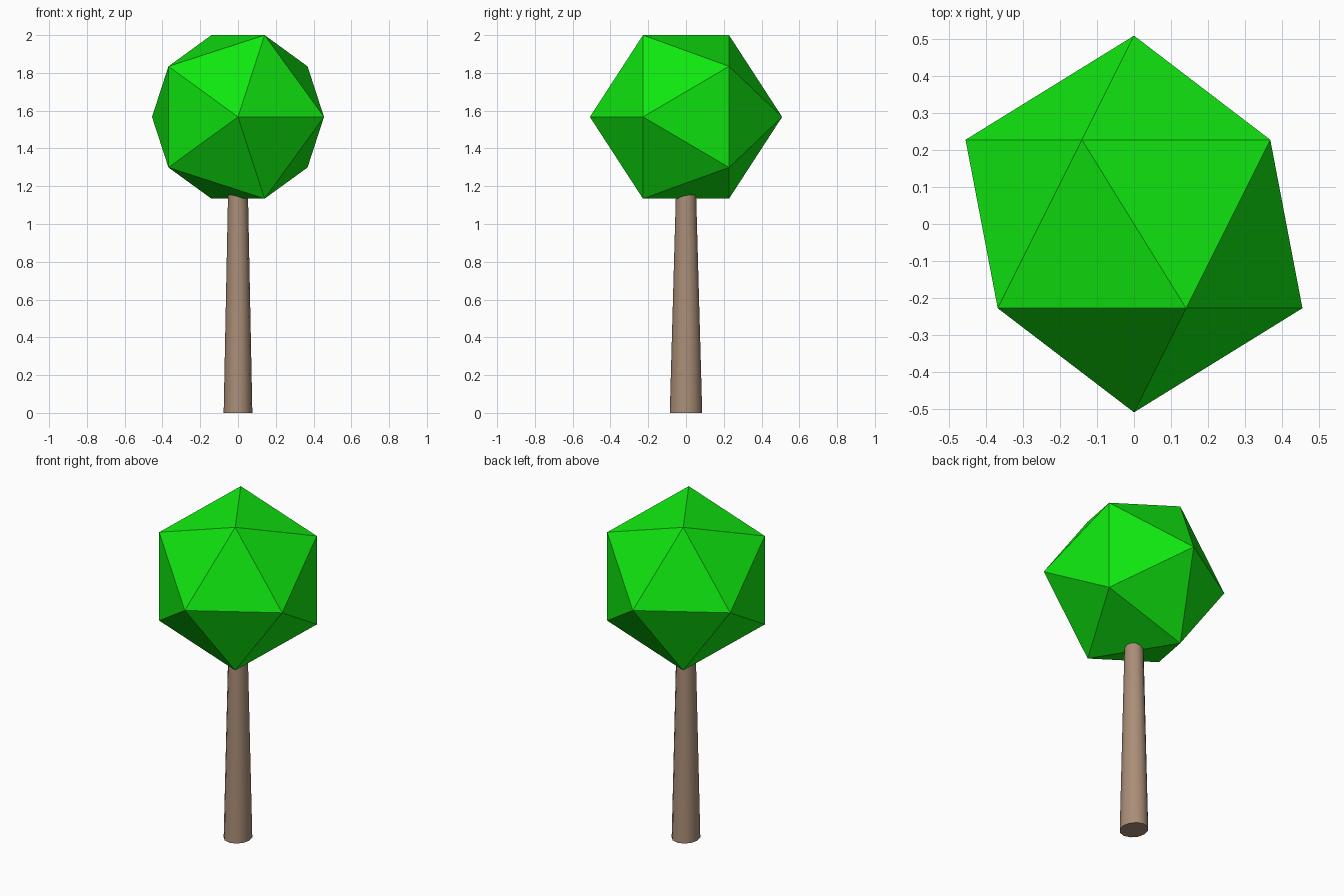
import bpy, math

if "Cube" in bpy.data.objects:
    bpy.data.objects.remove(bpy.data.objects["Cube"])


def paint(obj, name, color):
    mat = bpy.data.materials.new(name)
    mat.diffuse_color = (*color, 1)
    mat.use_nodes = True
    mat.node_tree.nodes["Principled BSDF"].inputs["Base Color"].default_value = mat.diffuse_color
    obj.data.materials.append(mat)


# Crown: regular icosahedron with its pole axis along y, flat faces
R = 0.509
bpy.ops.mesh.primitive_ico_sphere_add(subdivisions=1, radius=R,
                                      location=(0, 0, 2 - 0.8507 * R),
                                      rotation=(math.pi / 2, 0, 0))
crown = bpy.context.object
crown.name = "crown"
paint(crown, "leaf_green", (0.005, 0.8, 0.005))

# Trunk: tapered cylinder reaching into the crown, base slightly wider in y
HEIGHT = 1.25
bpy.ops.mesh.primitive_cone_add(vertices=12, radius1=0.076, radius2=0.051,
                                depth=HEIGHT, location=(0, 0, HEIGHT / 2))
trunk = bpy.context.object
trunk.name = "trunk"
for v in trunk.data.vertices:
    if v.co.z < 0:
        v.co.y *= 1.13
bpy.ops.object.shade_smooth_by_angle(angle=math.radians(40))
paint(trunk, "bark_brown", (0.4, 0.27, 0.185))
